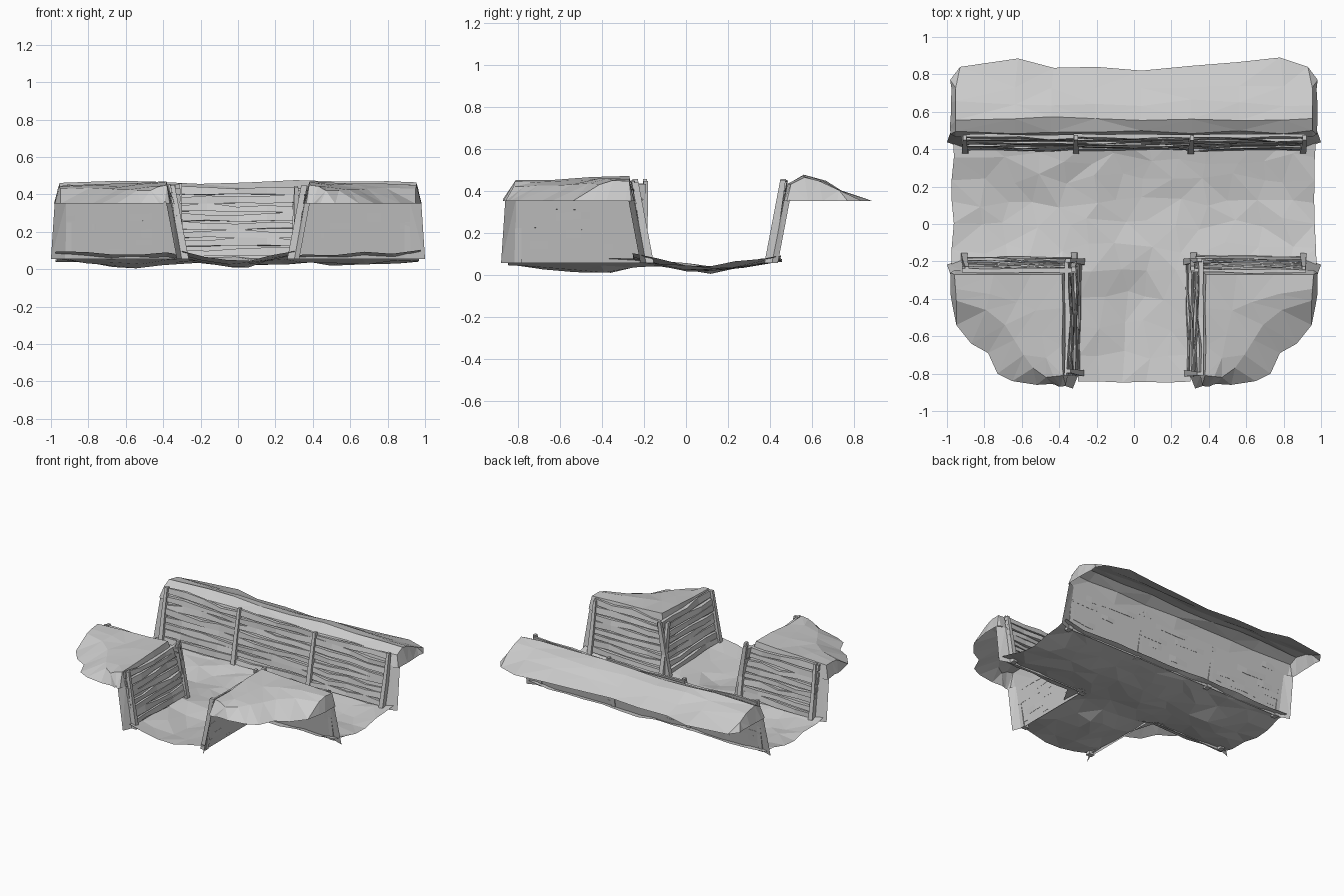
import bpy, bmesh, math, random
from mathutils import Vector

random.seed(4)
if "Cube" in bpy.data.objects:
    bpy.data.objects.remove(bpy.data.objects["Cube"])

grey = bpy.data.materials.new("plain grey")
grey.use_nodes = True
grey.diffuse_color = (0.6, 0.6, 0.6, 1)
grey.node_tree.nodes["Principled BSDF"].inputs["Base Color"].default_value = (0.6, 0.6, 0.6, 1)


def jit(a):
    return random.uniform(-a, a)


def finish(bm, name):
    mesh = bpy.data.meshes.new(name)
    bm.to_mesh(mesh)
    bm.free()
    mesh.materials.append(grey)
    obj = bpy.data.objects.new(name, mesh)
    bpy.context.collection.objects.link(obj)


def loft(bm, rows, closed=False):
    """Skin consecutive rows of points; closed rows become a capped bar."""
    rings = [[bm.verts.new(p) for p in row] for row in rows]
    n = len(rings[0])
    for a, b in zip(rings, rings[1:]):
        for i in range(n if closed else n - 1):
            j = (i + 1) % n
            bm.faces.new((a[i], a[j], b[j], b[i]))
    if closed:
        bm.faces.new(rings[0])
        bm.faces.new(rings[-1])
    bmesh.ops.recalc_face_normals(bm, faces=bm.faces)


def finish_ground(bm, name, up=Vector((0, 0, 1))):
    """Facet an open ground sheet and turn its normals to the given side."""
    bmesh.ops.triangulate(bm, faces=bm.faces)
    bmesh.ops.recalc_face_normals(bm, faces=bm.faces)
    if sum(f.normal.dot(up) * f.calc_area() for f in bm.faces) < 0:
        bmesh.ops.reverse_faces(bm, faces=bm.faces)
    finish(bm, name)


# Trench floor: T-shaped ground, sagging along the middle of each path
def floor_height(x, y):
    across = min(abs(y - 0.1) / 0.33, 1)
    wave = 0.012 * (1 - math.cos(math.tau * x / 0.6)) * (1 - across)
    if y < -0.2:
        across = min(abs(x) / 0.3, 1)
        wave = max(0, abs(y + 0.5) - 0.1) * 0.1
    ends = max(0, abs(x) - 0.85) * 0.1
    return max(0, 0.01 + 0.06 * across ** 1.2 + wave + ends + jit(0.01))


bm = bmesh.new()
xs = [-0.97 + 1.94 * i / 13 for i in range(14)]
ys = [-0.85, -0.7, -0.54, -0.39, -0.25, -0.13, 0, 0.12, 0.24, 0.35, 0.45]
grid = {}
for i, x in enumerate(xs):
    for j, y in enumerate(ys):
        if y < -0.25 and not 4 <= i <= 9:
            continue
        px = x * 0.8 if y < -0.25 else x
        edge = i in (0, 13) or j in (0, 4, 10) or (y < -0.25 and i in (4, 9))
        a = 0.008 if edge else 0.035
        px, py = px + jit(a), y + jit(a)
        grid[i, j] = bm.verts.new((px, py, floor_height(px, py)))
for i, j in grid:
    keys = [(i, j), (i + 1, j), (i + 1, j + 1), (i, j + 1)]
    if all(k in grid for k in keys):
        bm.faces.new([grid[k] for k in keys])
finish_ground(bm, "trench_floor")


# Leaning timber wall: boards, posts and a thin earth face behind
def wall(name, start, end, outward, posts, flare):
    start, end, out = (Vector((*v, 0)) for v in (start, end, outward))
    length = (end - start).length
    along = (end - start) / length

    def at(s, d, h):
        return start + along * s + out * (d + h * 0.19) + Vector((0, 0, 0.07 + h))

    # Rough boards, bay by bay
    bm = bmesh.new()
    stops = [p * length for p in posts]
    for s0, s1 in zip(stops, stops[1:]):
        for k in range(8):
            rows = []
            tilt = jit(0.014)
            for m in range(5):
                t = m / 4
                s = s0 - 0.012 + (s1 - s0 + 0.024) * t
                h = 0.006 + k * 0.046 + tilt * (t - 0.5) + jit(0.006)
                d = 0.002 + jit(0.007)
                tall = 0.036 + jit(0.01)
                back = 0.021 + jit(0.004)
                rows.append([at(s, d, h), at(s, back, h + jit(0.004)),
                             at(s, back, h + tall), at(s, d + jit(0.005), h + tall)])
            loft(bm, rows, True)
    finish(bm, name + "_boards")

    # Upright posts
    bm = bmesh.new()
    for s in stops:
        lean = jit(0.015)
        rows = []
        for h, w, d in ((-0.015, 0.017, 0.03), (0.18, 0.014, 0.022), (0.375 + jit(0.012), 0.01, 0.012)):
            c = s + lean * h / 0.38 + jit(0.003)
            rows.append([at(c - w, -0.014, h), at(c + w, -0.014, h), at(c + w, d, h), at(c - w, d, h)])
        loft(bm, rows, True)
    finish(bm, name + "_posts")

    # Earth face, curling outward at its open ends
    bm = bmesh.new()
    path = [(0, 0.022), (length, 0.022)]
    if flare[0]:
        path.insert(0, (-flare[0], 0.05))
    path.append((length + flare[1], 0.05))
    rows = []
    for s, d in path:
        splay = 0.02 * (d > 0.03) * (1 if s > 0 else -1)
        rows.append([at(s + splay, d, -0.015), at(s, d, 0.285)])
    loft(bm, rows)
    finish_ground(bm, name + "_earth", -out)


wall("back_wall", (-0.92, 0.39), (0.92, 0.39), (0, 1), (0.01, 0.33, 0.665, 0.99), (0.06, 0.06))
for side, tag in ((1, "left"), (-1, "right")):
    wall(tag + "_side_wall", (side * 0.3, -0.17), (side * 0.92, -0.17), (0, -1), (0.03, 0.98), (0, 0.06))
    wall(tag + "_passage_wall", (side * 0.28, -0.19), (side * 0.28, -0.81), (side, 0), (0.02, 0.98), (0, 0.05))


# Back bank: overhanging earth along the long wall
outer = [(-0.93, 0.84), (-0.62, 0.885), (-0.43, 0.835), (-0.2, 0.84), (0.04, 0.82),
         (0.3, 0.845), (0.55, 0.865), (0.78, 0.89), (0.93, 0.84)]
rows = []
for x, y in outer:
    w = x * 1.025
    rows.append([(w, 0.466, 0.35), (w, 0.49 + jit(0.01), 0.432), (w, 0.565 + jit(0.012), 0.468 + jit(0.012)),
                 (w, 0.65 + jit(0.02), 0.447 + jit(0.008)),
                 (w, 0.73 + jit(0.01), 0.4 + jit(0.006)), (x, y, 0.35)])
tips = [[(s * (0.98 + jit(0.006)), y, 0.35) for y in (0.48, 0.52, 0.58, 0.65, 0.72, 0.77)] for s in (-1, 1)]
bm = bmesh.new()
loft(bm, [tips[0]] + rows + [tips[1]])
finish_ground(bm, "back_bank")

# Front banks: bent earth mounds, each station runs inner foot, crest, shoulder, outer foot
stations = [
    ((0.98, -0.26), (0.98, -0.29), 0.35, (0.98, -0.38), 0.35, (0.97, -0.44)),
    ((0.96, -0.247), (0.96, -0.27), 0.445, (0.95, -0.41), 0.43, (0.95, -0.54)),
    ((0.76, -0.247), (0.75, -0.27), 0.455, (0.79, -0.46), 0.435, (0.87, -0.64)),
    ((0.55, -0.247), (0.55, -0.27), 0.46, (0.69, -0.54), 0.43, (0.78, -0.69)),
    ((0.356, -0.247), (0.385, -0.27), 0.47, (0.64, -0.62), 0.425, (0.73, -0.8)),
    ((0.356, -0.45), (0.38, -0.45), 0.465, (0.59, -0.7), 0.425, (0.65, -0.84)),
    ((0.356, -0.65), (0.385, -0.65), 0.45, (0.54, -0.77), 0.42, (0.52, -0.86)),
    ((0.356, -0.82), (0.38, -0.81), 0.45, (0.47, -0.82), 0.42, (0.44, -0.855)),
    ((0.365, -0.86), (0.38, -0.87), 0.35, (0.40, -0.87), 0.35, (0.42, -0.86)),
]
for side, tag in ((1, "left"), (-1, "right")):
    rows = []
    for foot, crest, high, shoulder, mid, rim in stations:
        c, s = Vector((*crest, high)), Vector((*shoulder, mid))
        middle = c.lerp(s, 0.55) + Vector((0, 0, 0.006 + jit(0.008)))
        points = [Vector((*foot, 0.35)), c, middle, s, Vector((*rim, 0.35))]
        rows.append([(p.x * side, p.y, p.z) for p in points])
    bm = bmesh.new()
    loft(bm, rows)
    finish_ground(bm, tag + "_front_bank")
